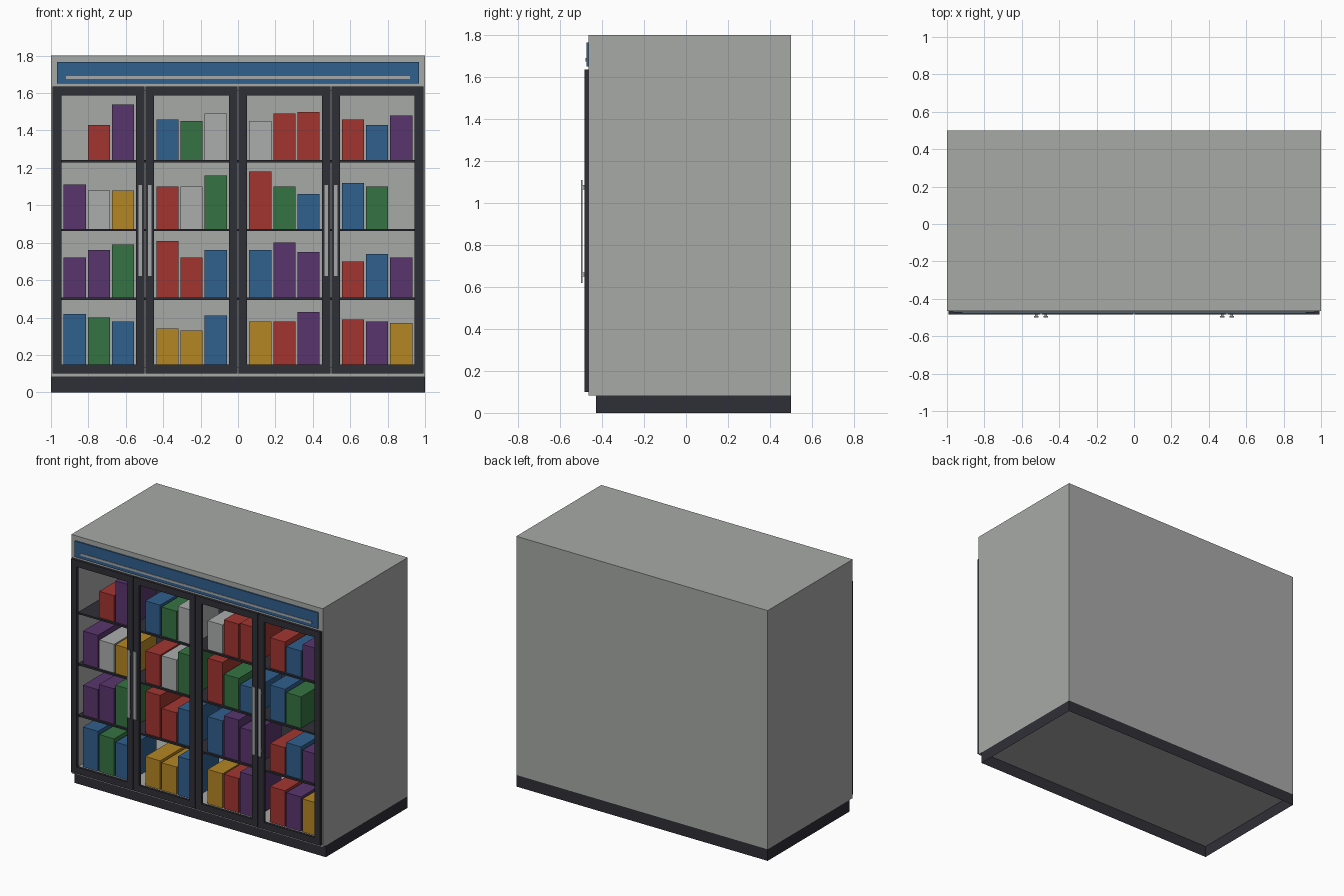
import bpy, bmesh

if "Cube" in bpy.data.objects:
    bpy.data.objects.remove(bpy.data.objects["Cube"])


def material(name, rgb):
    m = bpy.data.materials.new(name)
    m.diffuse_color = (*rgb, 1)
    m.use_nodes = True
    m.node_tree.nodes["Principled BSDF"].inputs["Base Color"].default_value = m.diffuse_color
    return m


GREY = material("cabinet_grey", (0.39, 0.40, 0.39))
DARK = material("dark_frame", (0.028, 0.028, 0.038))
STEEL = material("handle_steel", (0.38, 0.39, 0.40))
BLUE = material("blue", (0.03, 0.115, 0.27))
PACK = {
    "R": material("red", (0.36, 0.036, 0.03)),
    "G": material("green", (0.036, 0.175, 0.055)),
    "B": BLUE,
    "P": material("purple", (0.10, 0.036, 0.155)),
    "Y": material("yellow", (0.45, 0.24, 0.017)),
    "W": material("white", (0.41, 0.42, 0.42)),
}


def finish(name, bm, mat):
    bmesh.ops.recalc_face_normals(bm, faces=bm.faces)
    me = bpy.data.meshes.new(name)
    bm.to_mesh(me)
    bm.free()
    me.materials.append(mat)
    ob = bpy.data.objects.new(name, me)
    bpy.context.collection.objects.link(ob)
    return ob


def add_box(bm, x0, x1, y0, y1, z0, z1):
    """Add a box and return its faces."""
    verts = bmesh.ops.create_cube(bm, size=1)["verts"]
    for v in verts:
        v.co = (x1 if v.co.x > 0 else x0,
                y1 if v.co.y > 0 else y0,
                z1 if v.co.z > 0 else z0)
    return list({f for v in verts for f in v.link_faces})


def box(name, mat, *dims):
    bm = bmesh.new()
    add_box(bm, *dims)
    return finish(name, bm, mat)


def front_face(faces):
    return min(faces, key=lambda f: f.calc_center_median().y)


FRONT, BACK = -0.465, 0.5
FLOOR, CEILING = 0.133, 1.61

# Cabinet shell: a box whose front opens into a deep cavity
bm = bmesh.new()
front = front_face(add_box(bm, -1, 1, FRONT, BACK, 0.083, 1.8))
bmesh.ops.inset_individual(bm, faces=[front], thickness=0.04)
for v in front.verts:
    v.co.x = 0.96 if v.co.x > 0 else -0.96
    v.co.z = CEILING if v.co.z > 1 else FLOOR
cavity = bmesh.ops.extrude_discrete_faces(bm, faces=[front])["faces"][0]
for v in cavity.verts:
    v.co.y = 0.46
finish("cabinet_shell", bm, GREY)

# Plinth: thin skirt, open underneath
bm = bmesh.new()
faces = add_box(bm, -1, 1, -0.43, BACK, 0, 0.083)
bmesh.ops.delete(bm, geom=[f for f in faces if abs(f.normal.z) > 0.5],
                 context="FACES")
finish("plinth", bm, DARK)

# Header sign with a light strip
box("header_panel", BLUE, -0.968, 0.968, -0.474, FRONT, 1.65, 1.765)
box("header_strip", STEEL, -0.92, 0.92, -0.478, -0.474, 1.674, 1.69)

# Shelves
SHELVES = [1.237, 0.869, 0.501]
for z in SHELVES:
    box("shelf", DARK, -0.96, 0.96, -0.445, 0.46, z - 0.007, z + 0.005)

# Door frames with open centres
for i in range(4):
    x0 = -0.992 + i * 0.497
    x1 = x0 + 0.493
    bm = bmesh.new()
    for a, b, c, d in ((x0, x0 + 0.047, 0.1, 1.635),
                       (x1 - 0.047, x1, 0.1, 1.635),
                       (x0 + 0.047, x1 - 0.047, 0.1, 0.148),
                       (x0 + 0.047, x1 - 0.047, 1.588, 1.635)):
        add_box(bm, a, b, -0.483, FRONT, c, d)
    finish("door_frame", bm, DARK)

# Handles in pairs, each with two standoffs
for centre in (-0.497, 0.497):
    for side in (-1, 1):
        x = centre + side * 0.025
        bm = bmesh.new()
        add_box(bm, x - 0.012, x + 0.012, -0.5, -0.493, 0.62, 1.11)
        for z in (0.66, 1.075):
            add_box(bm, x - 0.007, x + 0.007, -0.493, -0.483, z - 0.01, z + 0.01)
        finish("door_handle", bm, STEEL)

# Packages: colour and top height in hundredths, three behind each door
ROWS = [
    "-0 R143 P154 B146 G145 W149 W145 R149 R150 R146 B143 P148",
    "P111 W108 Y108 R110 W110 G116 R118 G110 B106 B112 G110 -0",
    "P72 P76 G79 R81 R72 B76 B76 P80 P75 R70 B74 P72",
    "B42 G40 B38 Y34 Y33 B41 Y38 R38 P43 R39 P38 Y37",
]
for base, row in zip([z + 0.005 for z in SHELVES] + [FLOOR], ROWS):
    for i, item in enumerate(row.split()):
        if item[0] == "-":
            continue
        x = -0.744 + (i // 3) * 0.496 + (i % 3 - 1) * 0.129
        box("package", PACK[item[0]], x - 0.059, x + 0.059,
            -0.43, -0.13, base, int(item[1:]) / 100)
